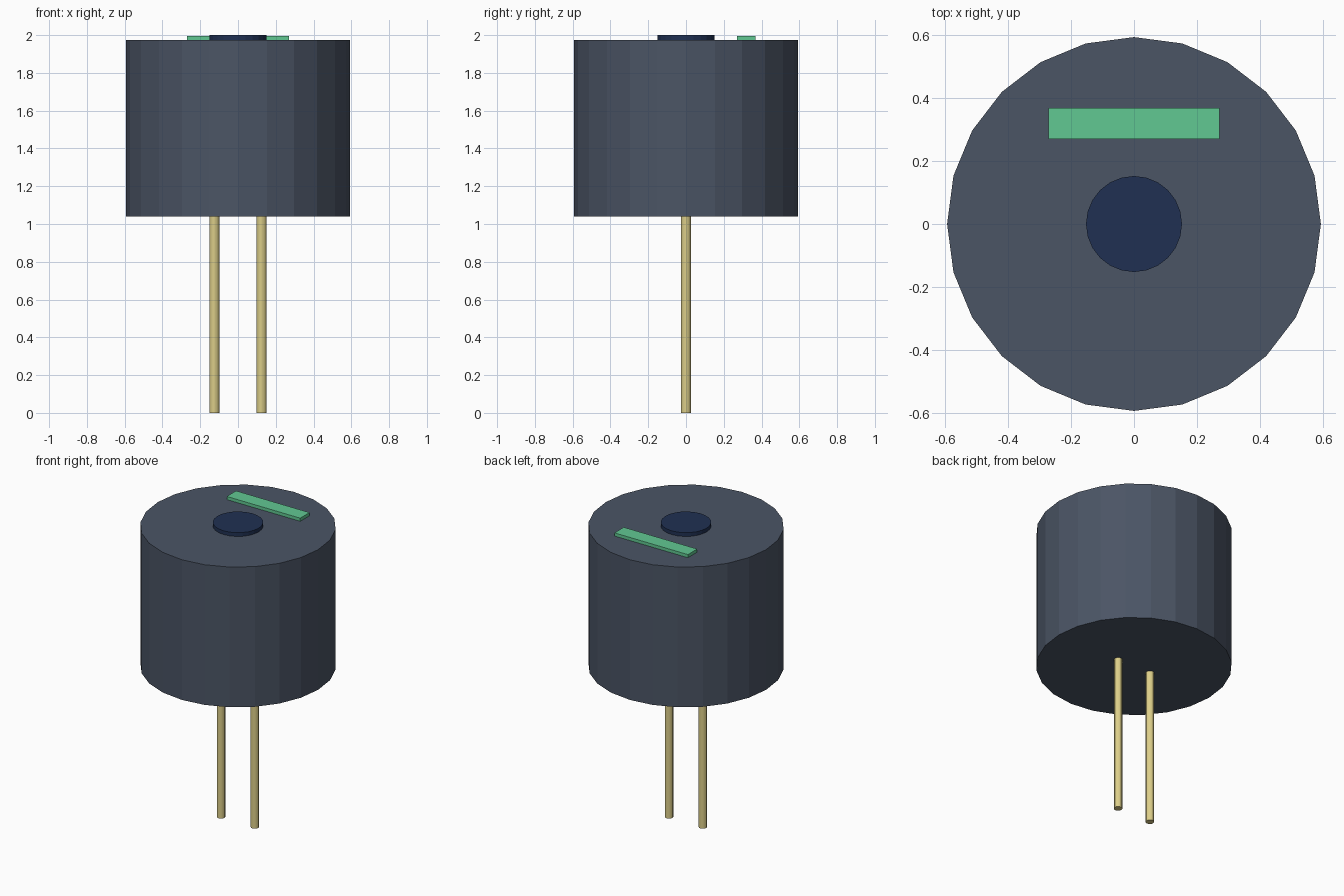
import bpy

if "Cube" in bpy.data.objects:
    bpy.data.objects.remove(bpy.data.objects["Cube"])


def material(name, rgb):
    mat = bpy.data.materials.new(name)
    mat.diffuse_color = (*rgb, 1)
    mat.use_nodes = True
    mat.node_tree.nodes["Principled BSDF"].inputs["Base Color"].default_value = mat.diffuse_color
    return mat


def cylinder(name, x, y, z0, z1, radius, sides, mat):
    bpy.ops.mesh.primitive_cylinder_add(vertices=sides, radius=radius, depth=z1 - z0,
                                        location=(x, y, (z0 + z1) / 2))
    obj = bpy.context.object
    obj.name = name
    obj.data.materials.append(mat)
    return obj


slate = material("slate_plastic", (0.07, 0.09, 0.13))
navy = material("navy", (0.014, 0.03, 0.085))
green = material("green_mark", (0.12, 0.58, 0.29))
brass = material("brass", (0.72, 0.62, 0.25))

# Faceted round housing
cylinder("housing", 0, 0, 1.04, 1.975, 0.592, 24, slate)

# Raised disc in the middle of the top
cylinder("center_disc", 0, 0, 1.96, 2.0, 0.152, 24, navy)

# Polarity bar behind the disc
bpy.ops.mesh.primitive_cube_add(size=1, location=(0, 0.318, 1.978))
bar = bpy.context.object
bar.name = "polarity_bar"
bar.scale = (0.542, 0.098, 0.036)
bar.data.materials.append(green)

# Two contact pins
for side, x in (("left", -0.125), ("right", 0.125)):
    cylinder(side + "_pin", x, 0, 0, 1.06, 0.026, 12, brass)
    bpy.ops.object.shade_smooth_by_angle()
